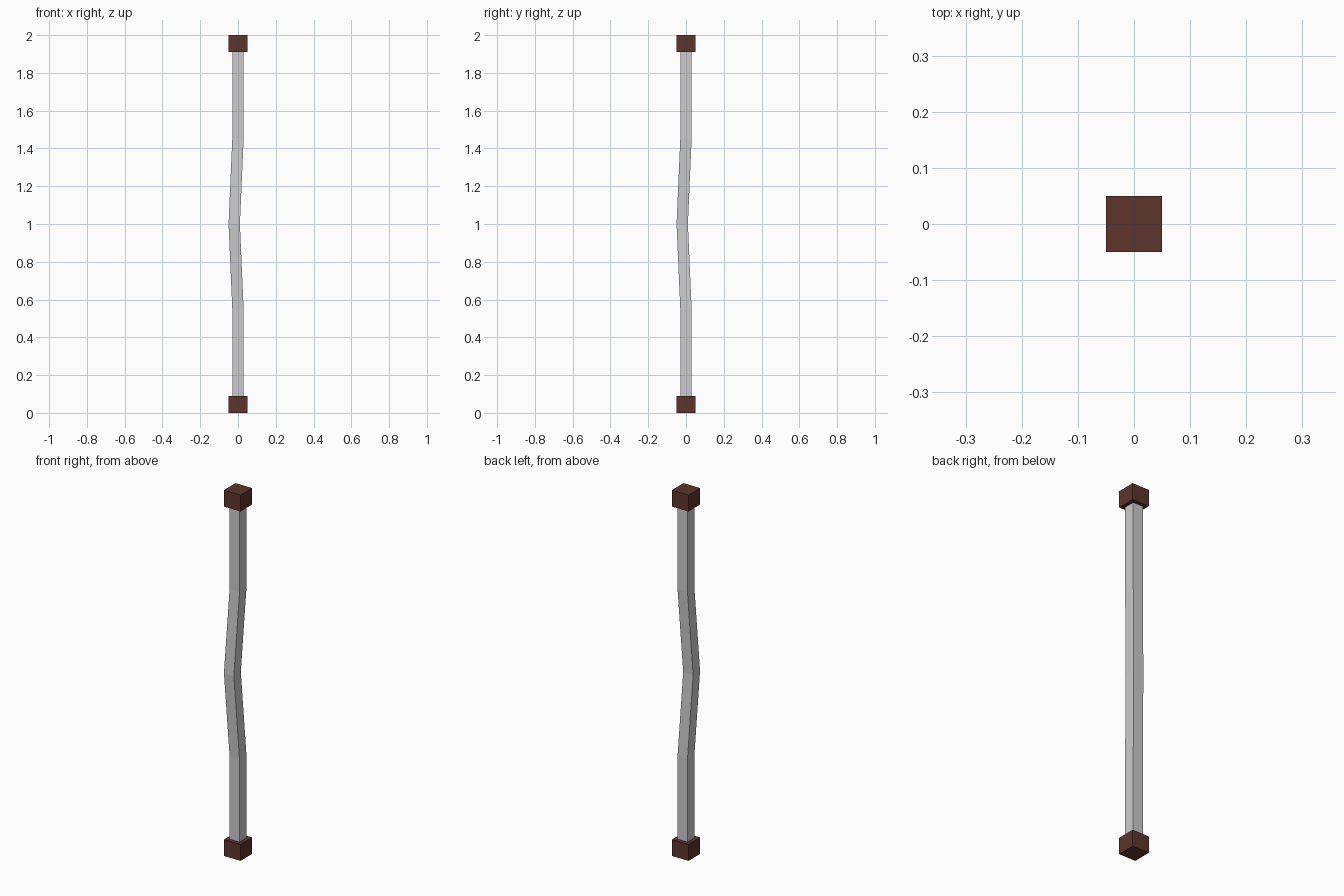
import bpy, bmesh

if "Cube" in bpy.data.objects:
    bpy.data.objects.remove(bpy.data.objects["Cube"])

CAP_H = 0.09
HALF = 0.03

wood = bpy.data.materials.new("dark_red_brown")
wood.diffuse_color = (0.11, 0.035, 0.025, 1)
wood.use_nodes = True
wood.node_tree.nodes["Principled BSDF"].inputs["Base Color"].default_value = wood.diffuse_color

# End blocks
def end_block(name, z):
    bpy.ops.mesh.primitive_cube_add(size=1, location=(0, 0, z))
    ob = bpy.context.object
    ob.name = name
    ob.scale = (0.1, 0.1, CAP_H)
    bpy.ops.object.transform_apply(location=False, rotation=False, scale=True)
    ob.data.materials.append(wood)

end_block("bottom_block", CAP_H / 2)
end_block("top_block", 2 - CAP_H / 2)

# Square shaft lofted through rings, kinked toward front left at mid height
rings = [(CAP_H, 0), (0.545, 0), (1.0, -0.02), (1.455, 0), (2 - CAP_H, 0)]
bm = bmesh.new()
loops = []
for z, d in rings:
    loops.append([bm.verts.new((d + sx * HALF, d + sy * HALF, z))
                  for sx, sy in ((-1, -1), (1, -1), (1, 1), (-1, 1))])
for a, b in zip(loops, loops[1:]):
    for i in range(4):
        j = (i + 1) % 4
        bm.faces.new((a[i], a[j], b[j], b[i]))
bm.faces.new(loops[0][::-1])
bm.faces.new(loops[-1])
mesh = bpy.data.meshes.new("bent_shaft")
bm.to_mesh(mesh)
bm.free()
bpy.context.collection.objects.link(bpy.data.objects.new("bent_shaft", mesh))
